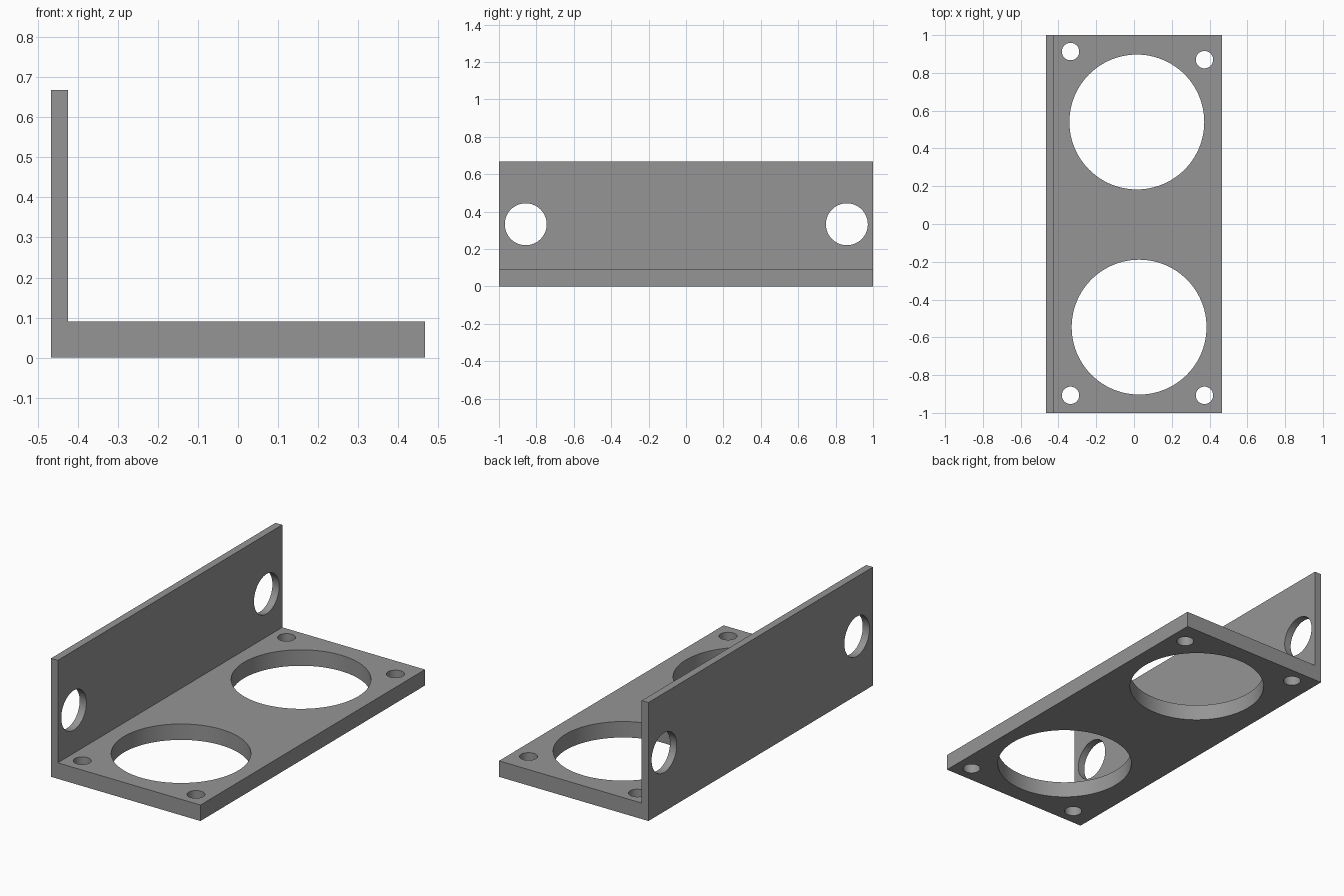
import bpy, bmesh, math

if "Cube" in bpy.data.objects:
    bpy.data.objects.remove(bpy.data.objects["Cube"])

grey = bpy.data.materials.new("mid grey")
grey.diffuse_color = (0.3, 0.3, 0.3, 1)
grey.use_nodes = True
grey.node_tree.nodes["Principled BSDF"].inputs["Base Color"].default_value = grey.diffuse_color

# L-shaped bracket: profile in xz, extruded along y
X, WALL, BASE, TOP = 0.466, -0.424, 0.09, 0.668
profile = [(-X, 0), (X, 0), (X, BASE), (WALL, BASE), (WALL, TOP), (-X, TOP)]
bm = bmesh.new()
face = bm.faces.new([bm.verts.new((x, -1, z)) for x, z in profile])
ext = bmesh.ops.extrude_face_region(bm, geom=[face])
bmesh.ops.translate(bm, vec=(0, 2, 0),
                    verts=[v for v in ext["geom"] if isinstance(v, bmesh.types.BMVert)])
bmesh.ops.recalc_face_normals(bm, faces=bm.faces)
mesh = bpy.data.meshes.new("bracket")
bm.to_mesh(mesh)
bm.free()
bracket = bpy.data.objects.new("bracket", mesh)
bpy.context.collection.objects.link(bracket)
mesh.materials.append(grey)


def drill(name, loc, radius, depth, sides, rot=(0, 0, 0)):
    """Cut a round hole through the bracket."""
    bpy.ops.mesh.primitive_cylinder_add(vertices=sides, radius=radius, depth=depth,
                                        location=loc, rotation=rot)
    cutter = bpy.context.object
    cutter.name = name
    cutter.data.materials.append(grey)
    mod = bracket.modifiers.new(name, "BOOLEAN")
    mod.operation, mod.solver, mod.object = "DIFFERENCE", "EXACT", cutter
    bpy.context.view_layer.objects.active = bracket
    bpy.ops.object.modifier_apply(modifier=name)
    bpy.data.objects.remove(cutter)


# Two large openings in the base
for x, y in [(0.015, 0.54), (0.027, -0.546)]:
    drill("large_hole", (x, y, BASE / 2), 0.357, 0.2, 96)

# Four corner screw holes in the base
for x, y in [(-0.336, 0.913), (0.373, 0.87), (-0.336, -0.907), (0.373, -0.907)]:
    drill("screw_hole", (x, y, BASE / 2), 0.046, 0.2, 48)

# Two mounting holes in the upright wall
for y in (-0.857, 0.86):
    drill("wall_hole", (-0.445, y, 0.332), 0.112, 0.2, 64, (0, math.pi / 2, 0))

# Smooth hole walls, sharp plate edges
bpy.ops.object.select_all(action="DESELECT")
bracket.select_set(True)
bpy.context.view_layer.objects.active = bracket
bpy.ops.object.shade_smooth_by_angle(angle=math.radians(30))
